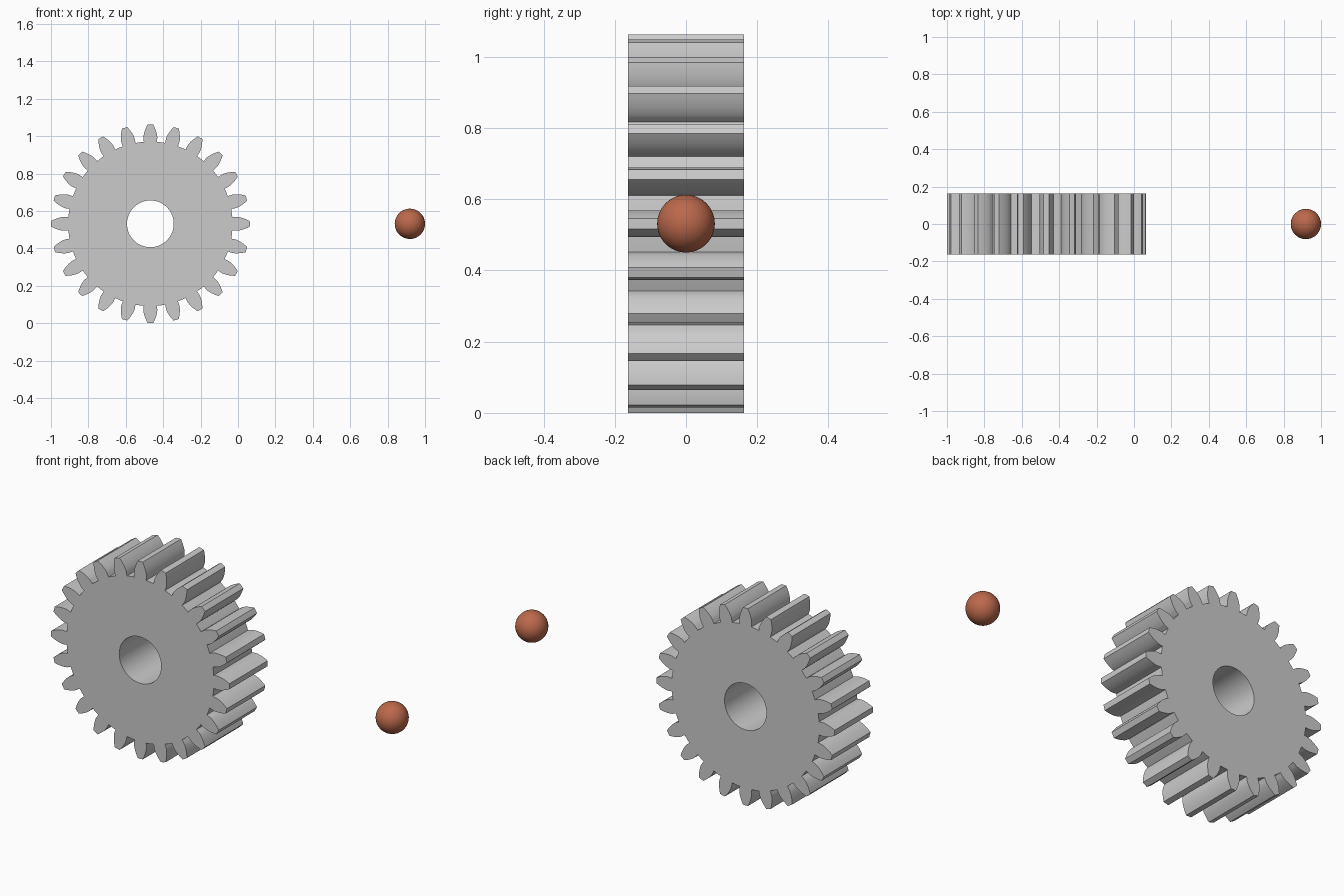
import bpy, bmesh
from math import pi, sin, cos, tan, acos, sqrt, radians
from mathutils import Vector

if "Cube" in bpy.data.objects:
    bpy.data.objects.remove(bpy.data.objects["Cube"])

TEETH, TIP_R, HALF_W, BORE_R = 24, 0.5315, 0.163, 0.125
CX, CZ = -1 + TIP_R, TIP_R
MODULE = 2 * TIP_R / (TEETH + 2)
PITCH_R = MODULE * TEETH / 2
BASE_R = PITCH_R * cos(radians(20))
ROOT_R = PITCH_R - 1.25 * MODULE


def involute(r):
    a = acos(min(1, BASE_R / r))
    return tan(a) - a


def half_angle(r):
    return pi / (2 * TEETH) + involute(PITCH_R) - involute(max(r, BASE_R))


def gear_outline(steps=8):
    # one flank from root to tip, mirrored for the other side
    radii = [ROOT_R] + [BASE_R + (TIP_R - BASE_R) * (i / steps) ** 1.5 for i in range(steps + 1)]
    flank = [(r, half_angle(r)) for r in radii]
    tooth = [(r, -a) for r, a in flank] + [(TIP_R, 0)] + [(r, a) for r, a in reversed(flank)]
    tooth.append((ROOT_R, pi / TEETH))
    return [(r, a + 2 * pi * k / TEETH) for k in range(TEETH) for r, a in tooth]


def add_loop(bm, polar):
    vs = [bm.verts.new((r * cos(a), -HALF_W, r * sin(a))) for r, a in polar]
    return [bm.edges.new((vs[i - 1], vs[i])) for i in range(len(vs))]


def smooth(obj, angle):
    bpy.ops.object.select_all(action='DESELECT')
    obj.select_set(True)
    bpy.context.view_layer.objects.active = obj
    bpy.ops.object.shade_smooth_by_angle(angle=radians(angle))


# gear: toothed outline with a bore, filled and extruded through its width
bm = bmesh.new()
edges = add_loop(bm, gear_outline())
edges += add_loop(bm, [(BORE_R, 2 * pi * i / 64) for i in range(64)])
bmesh.ops.triangle_fill(bm, use_beauty=True, use_dissolve=False, edges=edges, normal=Vector((0, -1, 0)))
ext = bmesh.ops.extrude_face_region(bm, geom=bm.faces[:], use_keep_orig=True)
moved = [g for g in ext['geom'] if isinstance(g, bmesh.types.BMVert)]
bmesh.ops.translate(bm, verts=moved, vec=(0, 2 * HALF_W, 0))
bmesh.ops.recalc_face_normals(bm, faces=bm.faces[:])
mesh = bpy.data.meshes.new("gear")
bm.to_mesh(mesh)
bm.free()
gear = bpy.data.objects.new("gear", mesh)
gear.location = (CX, 0, CZ)
bpy.context.collection.objects.link(gear)
smooth(gear, 25)

# ball beside the gear
bpy.ops.mesh.primitive_uv_sphere_add(segments=48, ring_count=24, radius=0.081, location=(0.919, 0, CZ))
ball = bpy.context.object
ball.name = "ball"
smooth(ball, 40)
mat = bpy.data.materials.new("terracotta")
mat.diffuse_color = (0.5, 0.14, 0.07, 1)
mat.use_nodes = True
mat.node_tree.nodes["Principled BSDF"].inputs["Base Color"].default_value = mat.diffuse_color
ball.data.materials.append(mat)
